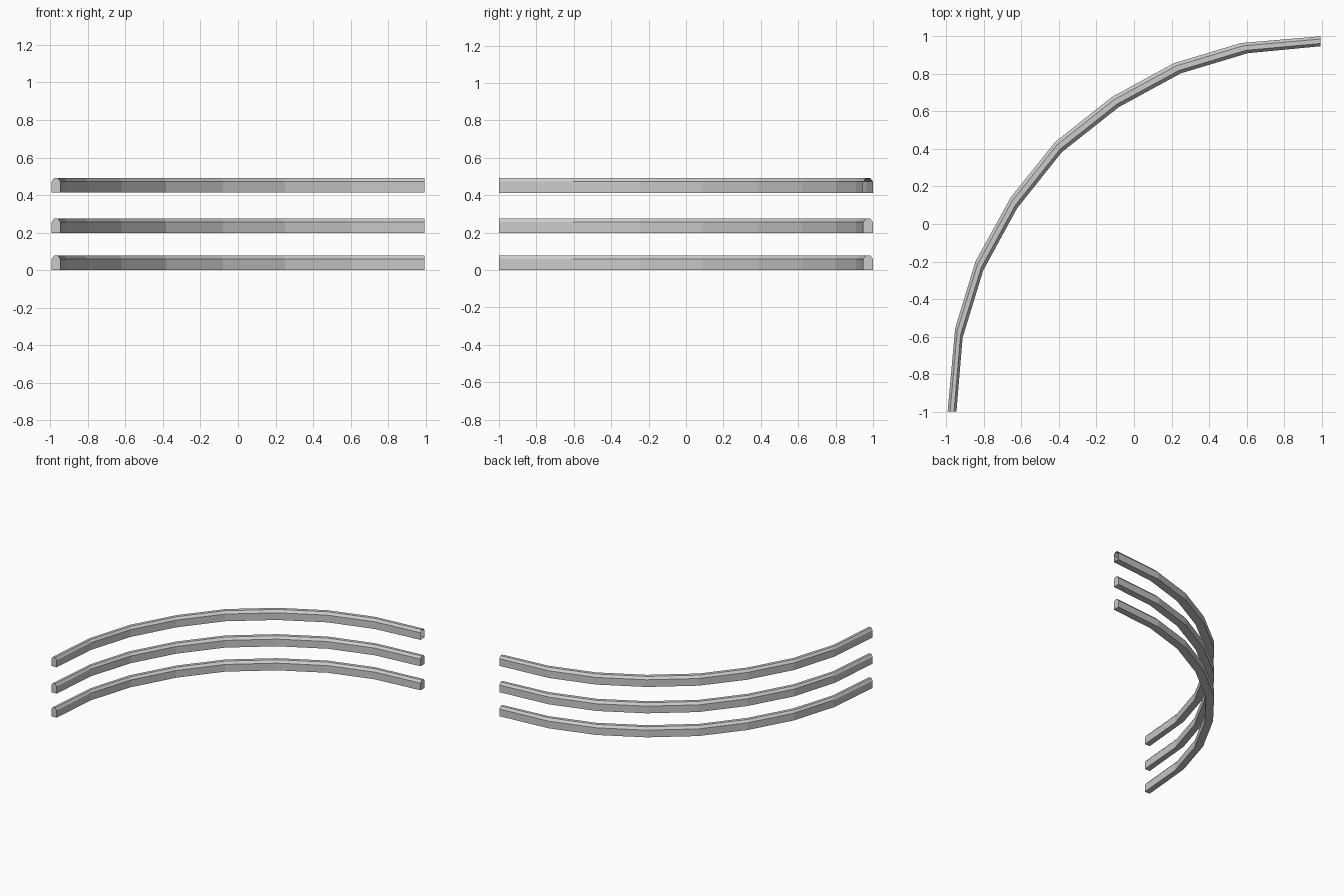
import bpy, bmesh
from mathutils import Vector

if "Cube" in bpy.data.objects:
    bpy.data.objects.remove(bpy.data.objects["Cube"])

# Plan of the quarter-round rail: outer and inner edge corners
OUTER = [(-.993, -1), (-.953, -.556), (-.844, -.198), (-.656, .143), (-.42, .437),
         (-.117, .677), (.213, .857), (.57, .964), (.993, 1)]
INNER = [(-.946, -1), (-.913, -.605), (-.803, -.247), (-.622, .085), (-.384, .383),
         (-.081, .623), (.25, .803), (.606, .91), (.993, .947)]
# Cross-section: (fraction from outer to inner, height), chamfered top
SECTION = [(0, 0), (0, .059), (.28, .078), (.72, .078), (1, .059), (1, 0)]


def rail(name, z, open_end=False):
    bm = bmesh.new()
    rings = []
    for o, i in zip(OUTER, INNER):
        o, i = Vector((*o, z)), Vector((*i, z))
        rings.append([bm.verts.new(o.lerp(i, t) + Vector((0, 0, h))) for t, h in SECTION])
    n = len(SECTION)
    for a, b in zip(rings, rings[1:]):
        for k in range(n):
            m = (k + 1) % n
            bm.faces.new((a[k], b[k], b[m], a[m]))
    bm.faces.new(rings[0])
    end = bm.faces.new(rings[-1][::-1])
    bmesh.ops.recalc_face_normals(bm, faces=bm.faces[:])
    if open_end:
        bmesh.ops.delete(bm, geom=[end], context='FACES_ONLY')
    mesh = bpy.data.meshes.new(name)
    bm.to_mesh(mesh)
    bm.free()
    bpy.context.collection.objects.link(bpy.data.objects.new(name, mesh))


# Three stacked curved rails; the top one is open at its right end
rail("lower_rail", 0)
rail("middle_rail", .197)
rail("upper_rail", .413, open_end=True)
